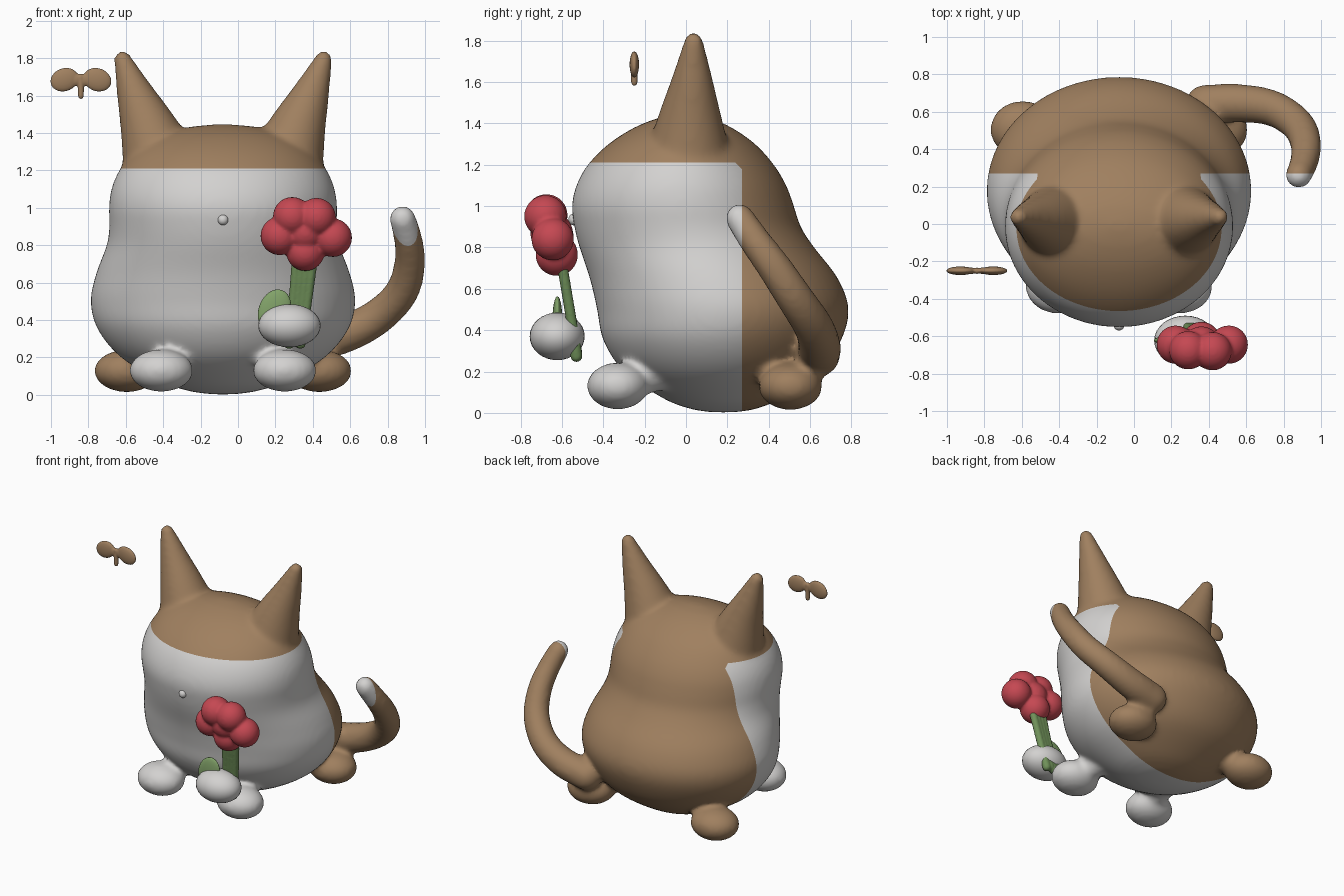
import bpy, bmesh, math
from mathutils import Vector, Matrix

if "Cube" in bpy.data.objects:
    bpy.data.objects.remove(bpy.data.objects["Cube"])

CX = -0.08  # symmetry axis of the cat


def material(name, rgb):
    m = bpy.data.materials.new(name)
    m.diffuse_color = (*rgb, 1)
    m.use_nodes = True
    m.node_tree.nodes["Principled BSDF"].inputs["Base Color"].default_value = m.diffuse_color
    return m


BROWN = material("brown fur", (0.35, 0.215, 0.115))
WHITE = material("white fur", (0.65, 0.64, 0.63))
RED = material("red petals", (0.56, 0.065, 0.085))
GREEN = material("stem green", (0.16, 0.28, 0.1))
LEAF = material("leaf green", (0.22, 0.36, 0.14))


def spline(pts, steps):
    """Catmull-Rom resampling of equal-length tuples."""
    v = [Vector(p) for p in pts]
    v = [v[0] * 2 - v[1]] + v + [v[-1] * 2 - v[-2]]
    out = []
    for a, b, c, d in zip(v, v[1:], v[2:], v[3:]):
        for i in range(steps):
            t = i / steps
            out.append(0.5 * (2 * b + (c - a) * t + (2 * a - 5 * b + 4 * c - d) * t * t
                              + (3 * b - a - 3 * c + d) * t ** 3))
    return out + [v[-2]]


def skin(bm, rings):
    """Bridge equal rings of points and cap both ends."""
    vs = [[bm.verts.new(p) for p in r] for r in rings]
    n = len(vs[0])
    for a, b in zip(vs, vs[1:]):
        for i in range(n):
            j = (i + 1) % n
            bm.faces.new((a[i], a[j], b[j], b[i]))
    bm.faces.new(vs[0])
    bm.faces.new(vs[-1])


def blob(bm, c, r, tilt=0, seg=32):
    m = Matrix.Translation(c) @ Matrix.Rotation(tilt, 4, 'Y') @ Matrix.Diagonal((*r, 1))
    bmesh.ops.create_uvsphere(bm, u_segments=seg, v_segments=seg // 2, radius=1, matrix=m)


def tube(bm, pts, steps=6, n=20):
    """Round-ended tube through (x, y, z, radius) points."""
    path = spline(pts, steps)
    rings = []
    for i, p in enumerate(path):
        q, o = path[min(i + 1, len(path) - 1)], path[max(i - 1, 0)]
        rot = (q.xyz - o.xyz).to_track_quat('Z', 'Y')
        rings.append([p.xyz + rot @ Vector((p.w * math.cos(k * math.tau / n),
                                            p.w * math.sin(k * math.tau / n), 0)) for k in range(n)])
    skin(bm, rings)
    for p in (path[0], path[-1]):
        blob(bm, p.xyz, (p.w,) * 3, seg=n)


def finish(bm, name, mat, voxel=0, soften=0, cuts=(), cut_mat=None):
    """Make the object; optionally fuse its parts and recolour faces beyond the cut planes."""
    bmesh.ops.recalc_face_normals(bm, faces=bm.faces)
    me = bpy.data.meshes.new(name)
    bm.to_mesh(me)
    bm.free()
    ob = bpy.data.objects.new(name, me)
    bpy.context.collection.objects.link(ob)
    if voxel:
        rem = ob.modifiers.new("fuse", 'REMESH')
        rem.mode = 'VOXEL'
        rem.voxel_size = voxel
        sm = ob.modifiers.new("soften", 'SMOOTH')
        sm.factor = 0.5
        sm.iterations = soften
        me = bpy.data.meshes.new_from_object(
            ob.evaluated_get(bpy.context.evaluated_depsgraph_get()))
        ob.modifiers.clear()
        ob.data = me
    # slots first, so the face indices set below are kept
    me.materials.clear()
    me.materials.append(mat)
    if cut_mat:
        me.materials.append(cut_mat)
    bm = bmesh.new()
    bm.from_mesh(me)
    for co, no in cuts:
        bmesh.ops.bisect_plane(bm, geom=bm.verts[:] + bm.edges[:] + bm.faces[:],
                               plane_co=co, plane_no=no, dist=1e-5)
    for f in bm.faces:
        c = f.calc_center_median()
        f.smooth = True
        f.material_index = int(any((c - Vector(co)).dot(Vector(no)) > 0 for co, no in cuts))
    bm.to_mesh(me)
    bm.free()
    return ob


# --- cat: torso and head as stacked ellipses (z, y front, y back, half width)
profile = [(0.003, 0.12, 0.24, 0.06), (0.02, 0.02, 0.34, 0.18), (0.07, -0.11, 0.46, 0.33),
           (0.2, -0.3, 0.65, 0.545), (0.35, -0.4, 0.75, 0.67), (0.5, -0.43, 0.787, 0.708),
           (0.65, -0.465, 0.735, 0.678), (0.8, -0.515, 0.62, 0.622), (0.9, -0.54, 0.555, 0.608),
           (1.0, -0.552, 0.522, 0.61), (1.1, -0.53, 0.485, 0.597), (1.2, -0.475, 0.425, 0.555),
           (1.3, -0.375, 0.335, 0.48), (1.38, -0.25, 0.22, 0.36), (1.427, -0.13, 0.11, 0.21),
           (1.445, -0.04, 0.02, 0.06)]
bm = bmesh.new()
N = 64
skin(bm, [[(CX + r.w * math.cos(k * math.tau / N),
            (r.y + r.z) / 2 + (r.z - r.y) / 2 * math.sin(k * math.tau / N), r.x) for k in range(N)]
          for r in spline(profile, 4)])

# ears, paws and short legs on both sides
for s in (-1, 1):
    tube(bm, [(CX + s * 0.32, 0.01, 1.2, 0.22), (CX + s * 0.40, 0.02, 1.43, 0.154),
              (CX + s * 0.47, 0.03, 1.61, 0.101), (CX + s * 0.537, 0.037, 1.792, 0.049)], n=32)
    blob(bm, (CX + s * 0.33, -0.33, 0.13), (0.172, 0.15, 0.114))
    tube(bm, [(CX + s * 0.31, -0.26, 0.16, 0.085), (CX + s * 0.25, -0.08, 0.21, 0.09)])
    blob(bm, (CX + s * 0.515, 0.505, 0.128), (0.175, 0.155, 0.114))
    tube(bm, [(CX + s * 0.47, 0.49, 0.15, 0.09), (CX + s * 0.33, 0.42, 0.22, 0.1)])

# tail
tube(bm, [(0.38, 0.64, 0.28, 0.107), (0.58, 0.645, 0.33, 0.103), (0.75, 0.615, 0.42, 0.096),
          (0.875, 0.53, 0.55, 0.09), (0.918, 0.43, 0.7, 0.084), (0.91, 0.335, 0.83, 0.077),
          (0.88, 0.26, 0.942, 0.071)])

# brown fur above the brow, behind the flank, and across their rounded corner
finish(bm, "cat_body", WHITE, 0.017, 14,
       [((0, 0, 1.21), (0, 0, 1)), ((0, 0.27, 0), (0, 1, 0)), ((0, 0.25, 1.2), (0, 1, 1))], BROWN)

# --- nose
bm = bmesh.new()
blob(bm, (CX, -0.543, 0.935), (0.028, 0.026, 0.028))
finish(bm, "nose", WHITE)

# --- raised paw holding the bouquet
bm = bmesh.new()
blob(bm, (0.275, -0.623, 0.37), (0.167, 0.133, 0.115))
finish(bm, "raised_paw", WHITE)

# --- stems
bm = bmesh.new()
for i in range(4):
    o = (i - 1.5) / 1.5
    tube(bm, [(0.36 + o * 0.045, -0.605, 0.75, 0.026), (0.328 + o * 0.038, -0.558, 0.47, 0.026),
              (0.288 + o * 0.045, -0.53, 0.285 - 0.01 * (i % 2), 0.03)], n=12)
finish(bm, "stems", GREEN, 0.007, 3)

# --- leaf
bm = bmesh.new()
blob(bm, (0.195, -0.622, 0.45), (0.085, 0.024, 0.117), 0.35)
finish(bm, "leaf", LEAF)

# --- flower heads
bm = bmesh.new()
for x, y, z in [(0.29, -0.675, 0.955), (0.42, -0.68, 0.95), (0.223, -0.645, 0.85),
                (0.507, -0.645, 0.84), (0.36, -0.625, 0.765), (0.36, -0.65, 0.87)]:
    blob(bm, (x, y, z), (0.103,) * 3)
finish(bm, "flower_heads", RED, 0.01, 5)

# --- butterfly
bm = bmesh.new()
for s in (-1, 1):
    blob(bm, (-0.84 + s * 0.088, -0.25, 1.685), (0.077, 0.023, 0.062), s * 0.35)
    blob(bm, (-0.84 + s * 0.035, -0.25, 1.685), (0.05, 0.017, 0.035))
tube(bm, [(-0.84, -0.25, 1.70, 0.017), (-0.84, -0.25, 1.65, 0.017), (-0.84, -0.25, 1.596, 0.015)], n=12)
finish(bm, "butterfly", BROWN, 0.005, 4)
